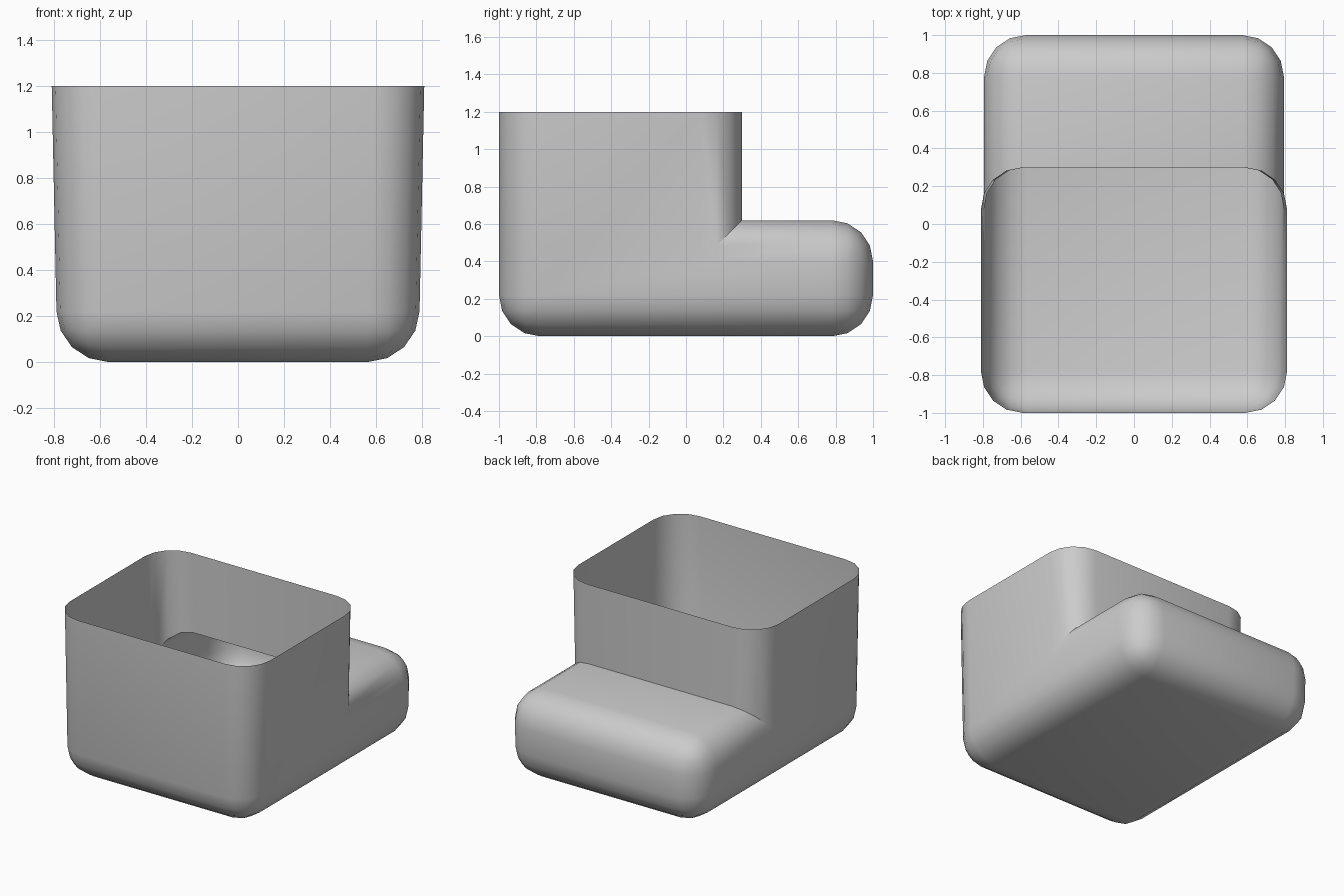
import bpy, bmesh, math

if "Cube" in bpy.data.objects:
    bpy.data.objects.remove(bpy.data.objects["Cube"])

# Stepped side outline (y, z) and shell dimensions
OUTLINE = [(-1, 0), (1, 0), (1, 0.62), (0.3, 0.62), (0.3, 1.2), (-1, 1.2)]
TOP = 1.2
RADIUS = 0.22
INNER_STEP = (0.3, 0.62)


def half_width(z):
    return 0.785 + 0.021 * z


def at(v, y, z):
    return abs(v.co.y - y) < 1e-4 and abs(v.co.z - z) < 1e-4


# Extrude the outline across x, widening slightly upward
bm = bmesh.new()
left = [bm.verts.new((-half_width(z), y, z)) for y, z in OUTLINE]
right = [bm.verts.new((half_width(z), y, z)) for y, z in OUTLINE]
bm.faces.new(left)
bm.faces.new(right[::-1])
n = len(OUTLINE)
for i in range(n):
    j = (i + 1) % n
    bm.faces.new((left[j], left[i], right[i], right[j]))
bmesh.ops.recalc_face_normals(bm, faces=bm.faces[:])

# Round every outer edge, keeping the rim and the inner step crisp
rounded = [e for e in bm.edges
           if not all(v.co.z > TOP - 1e-4 for v in e.verts)
           and not all(at(v, *INNER_STEP) for v in e.verts)]
bmesh.ops.bevel(bm, geom=rounded, offset=RADIUS, offset_type='OFFSET',
                segments=4, profile=0.5, affect='EDGES', clamp_overlap=False)

# Open the top
lid = [f for f in bm.faces if all(v.co.z > TOP - 1e-3 for v in f.verts)]
bmesh.ops.delete(bm, geom=lid, context='FACES')

mesh = bpy.data.meshes.new("stepped_open_shell")
bm.to_mesh(mesh)
bm.free()
shell = bpy.data.objects.new("stepped_open_shell", mesh)
bpy.context.collection.objects.link(shell)
bpy.context.view_layer.objects.active = shell
shell.select_set(True)
bpy.ops.object.shade_smooth_by_angle(angle=math.radians(35))
